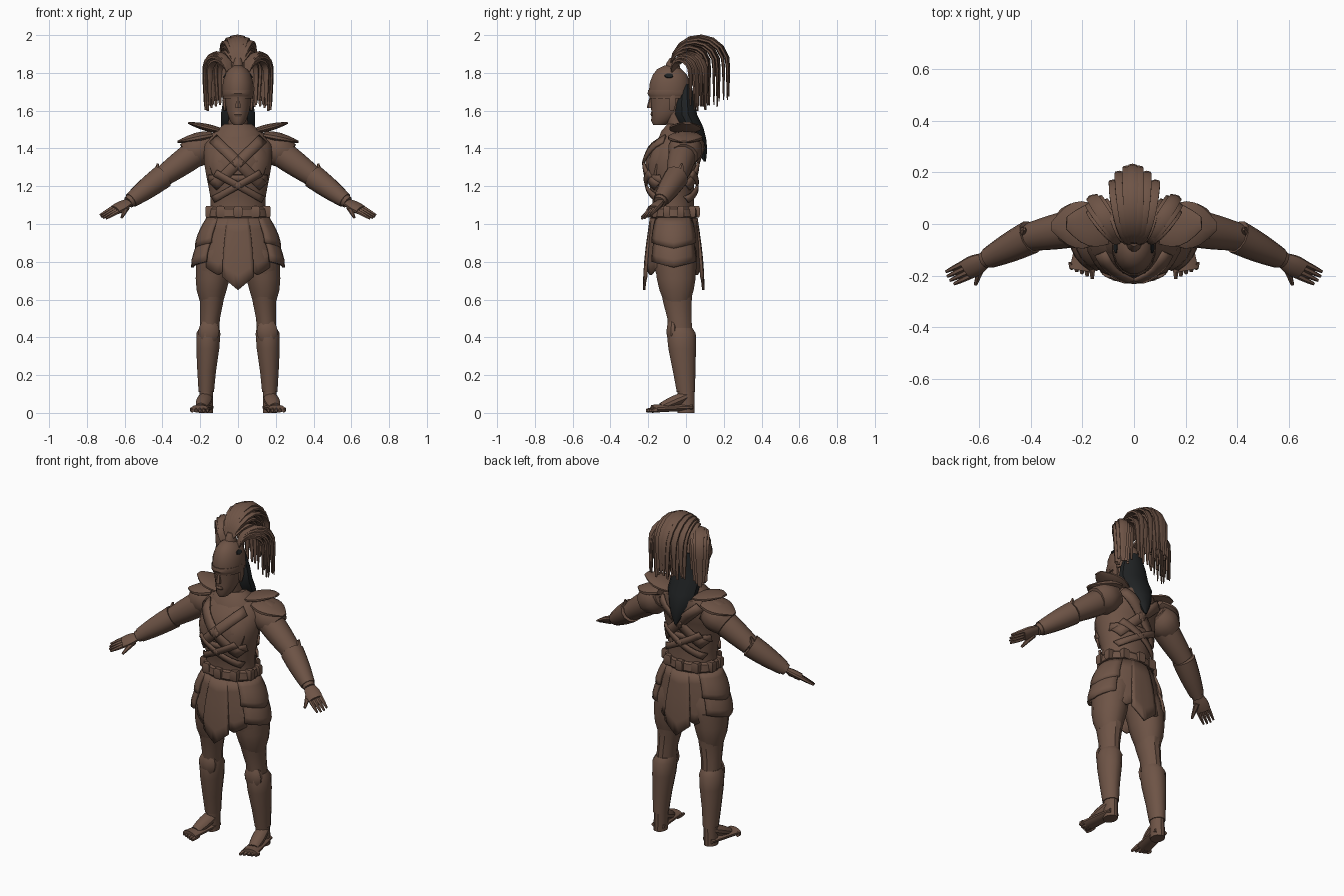
import bpy, bmesh, math, random
from mathutils import Vector

random.seed(4)
if "Cube" in bpy.data.objects:
    bpy.data.objects.remove(bpy.data.objects["Cube"], do_unlink=True)
parts = []
X_AXIS, Y_AXIS, Z_AXIS = Vector((1, 0, 0)), Vector((0, 1, 0)), Vector((0, 0, 1))


def material(name, colour):
    mat = bpy.data.materials.new(name)
    mat.use_nodes = True
    mat.diffuse_color = colour
    mat.node_tree.nodes["Principled BSDF"].inputs["Base Color"].default_value = colour
    return mat


brown = material("earth brown", (.155, .088, .061, 1))
black = material("hair black", (.014, .016, .017, 1))


def finish(name, bm, mirror=False, thick=0, mat=brown):
    """Turn a bmesh into a named object, optionally thickened and mirrored."""
    bmesh.ops.recalc_face_normals(bm, faces=bm.faces)
    mesh = bpy.data.meshes.new(name)
    bm.to_mesh(mesh)
    bm.free()
    mesh.materials.append(mat)
    obj = bpy.data.objects.new(name, mesh)
    bpy.context.collection.objects.link(obj)
    if thick:
        solid = obj.modifiers.new("thickness", "SOLIDIFY")
        solid.thickness, solid.offset = thick, 0
    if mirror:
        obj.modifiers.new("mirror", "MIRROR").use_mirror_merge = False
    parts.append(obj)


def sheet(name, rows, closed=False, **options):
    """Skin rows of points; closed rows make a capped tube."""
    bm = bmesh.new()
    grid = [[bm.verts.new(point) for point in row] for row in rows]
    for low, high in zip(grid, grid[1:]):
        for k in range(0 if closed else 1, len(low)):
            bm.faces.new((low[k - 1], low[k], high[k], high[k - 1]))
    if closed:
        bm.faces.new(grid[0])
        bm.faces.new(grid[-1])
    finish(name, bm, **options)


def tube(name, rings, depth=1, side=None, sides=12, **options):
    """Loft ellipses (x, y, z, half width); rings stay level unless a side axis is given."""
    centres = [Vector(ring[:3]) for ring in rings]
    rows = []
    for i, (centre, ring) in enumerate(zip(centres, rings)):
        across, back = X_AXIS, Y_AXIS
        if side is not None:
            ahead = (centres[min(i + 1, len(rings) - 1)] - centres[max(i - 1, 0)]).normalized()
            across = (side - ahead * side.dot(ahead)).normalized()
            back = ahead.cross(across)
        turns = [math.tau * (k + .5) / sides for k in range(sides)]
        rows.append([centre + (across * math.cos(a) + back * depth * math.sin(a)) * ring[3] for a in turns])
    sheet(name, rows, closed=True, **options)


def limb(name, start, end, first, last, bulge=0, depth=1, side=Y_AXIS, **options):
    """Straight mirrored tube whose radius goes from first to last and swells midway."""
    start, end, rings = Vector(start), Vector(end), []
    for i in range(7):
        t = i / 6
        rings.append((*start.lerp(end, t), first + (last - first) * t + bulge * math.sin(math.pi * t)))
    tube(name, rings, depth, side, mirror=True, **options)


# Torso
torso_depth = .75
torso = [(0, -.065, .88, .15), (0, -.065, 1, .16), (0, -.065, 1.08, .148), (0, -.07, 1.15, .15),
         (0, -.08, 1.25, .17), (0, -.08, 1.33, .184), (0, -.045, 1.42, .185), (0, -.02, 1.48, .14),
         (0, -.03, 1.52, .07)]
tube("torso", torso, torso_depth, sides=16)


def torso_y(x, z, facing, gap):
    """Depth of the torso surface, facing -1 for front and 1 for back."""
    low, high = next(pair for pair in zip(torso, torso[1:]) if z <= pair[1][2])
    t = (z - low[2]) / (high[2] - low[2])
    _, y, _, radius = (p + (q - p) * t for p, q in zip(low, high))
    return y + facing * (gap + torso_depth * math.sqrt(max(0, radius * radius - x * x)))


def strap(name, start, end, facing, width, gap, **options):
    start, end = Vector(start), Vector(end)
    normal = (end - start).orthogonal().normalized() * width / 2
    rows = []
    for i in range(13):
        mid = start.lerp(end, i / 12)
        rows.append([(x, torso_y(x, z, facing, gap), z) for x, z in (mid - normal, mid, mid + normal)])
    sheet(name, rows, thick=.012, **options)


# Crossed straps, chest bands and chest plates
for label, facing in (("front", -1), ("back", 1)):
    strap(label + "_cross_strap", (.13, 1.45), (-.13, 1.2), facing, .055, .01, mirror=True)
    strap(label + "_waist_strap", (.12, 1.27), (-.13, 1.13), facing, .035, .016, mirror=True)
    strap(label + "_chest_band", (.155, 1.24), (-.155, 1.24), facing, .04, .006)
limb("breast_plate", (.075, -.165, 1.24), (.07, -.11, 1.43), .055, .06, .027, .7, X_AXIS)
tube("gorget", [(0, -.03, 1.45, .15), (0, -.035, 1.49, .125), (0, -.04, 1.53, .075)], .8)

# Belt with pouches
hip_y = -.065
tube("belt", [(0, hip_y, 1.03, .16), (0, hip_y, 1.04, .168), (0, hip_y, 1.08, .162), (0, hip_y, 1.09, .15)],
     torso_depth, sides=18)
for i in range(6):
    angle = math.radians(36 * i - 90)
    x, y = .158 * math.cos(angle), hip_y + .12 * math.sin(angle)
    tube(f"belt_pouch_{i + 1}", [(x, y, 1.035, .025), (x, y, 1.045, .032), (x, y, 1.085, .032), (x, y, 1.095, .025)],
         .8, sides=4, mirror=0 < i < 5)


def panel(name, middle, spread, top, bottom, flare, drop, **options):
    """Skirt plate hung around the hips; drop lowers the middle of the hem."""
    rows = []
    for i in range(6):
        t = i / 5
        out, row = flare * math.sin(t * math.pi / 2), []
        for k in range(-4, 5):
            angle = math.radians(middle + spread * k / 4)
            hem = bottom - drop * (1 - abs(k / 4))
            row.append(((.162 + out) * math.cos(angle), hip_y + (.12 + out * .45) * math.sin(angle),
                        top + (hem - top) * t))
        rows.append(row)
    sheet(name, rows, thick=.014, **options)


# Skirt
for label, sign in (("front", -1), ("back", 1)):
    panel(label + "_flap", 90 * sign, 20, 1.03, .72, .08, .07)
    panel(label + "_cloth", 60 * sign, 23, 1.03, .77, .045, .04, mirror=True)
panel("side_tasset_upper", 0, 50, 1.03, .9, .06, .03, mirror=True)
panel("side_tasset_lower", 0, 46, .98, .8, .08, .03, mirror=True)

# Legs
tube("leg", [(.085, -.065, .95, .08), (.11, -.06, .85, .1), (.128, -.055, .76, .093), (.136, -.05, .66, .073),
             (.14, -.045, .58, .063), (.148, -.035, .5, .054), (.155, -.025, .36, .054), (.165, -.01, .22, .046),
             (.167, 0, .12, .037), (.17, 0, 0, .038)], 1.22, mirror=True)
tube("thigh_cuff", [(.125, -.055, .8, .1), (.134, -.052, .71, .093), (.14, -.05, .65, .082),
                    (.14, -.047, .59, .064)], 1.14, mirror=True)
tube("greave", [(.152, -.03, .45, .055), (.157, -.025, .42, .066), (.16, -.02, .34, .063), (.166, -.01, .22, .051),
                (.168, 0, .11, .042)], 1.2, mirror=True)
limb("knee_guard", (.15, -.07, .51), (.158, -.07, .36), .02, .03, .032, .6, X_AXIS)
limb("foot", (.168, .03, .03), (.203, -.18, .022), .04, .048, 0, .45, X_AXIS)
limb("instep", (.168, .01, .09), (.195, -.13, .03), .035, .03, .008, .8, X_AXIS)
for i in range(5):
    x = .162 + .02 * i
    limb(f"toe_{i + 1}", (x, -.15, .018), (x, .009 * i - .212, .012), .013, .007, .002, 1.2, X_AXIS, sides=6)

# Arms
shoulder, elbow, wrist = Vector((.15, 0, 1.43)), Vector((.4, -.05, 1.25)), Vector((.58, -.14, 1.115))
knuckle, reach = Vector((.65, -.178, 1.075)), Vector((.062, -.03, -.036))
limb("upper_arm", shoulder, elbow, .076, .056, .006)
limb("forearm", elbow, wrist, .06, .033, .003)
limb("bracer", elbow, elbow.lerp(wrist, .92), .066, .041, .004)
limb("elbow_spur", (.43, -.04, 1.25), (.425, -.02, 1.32), .035, .006, 0, .8, sides=6)
palm_side = Vector((-.5, -.75, -.3)).normalized()
limb("palm", wrist, knuckle, .032, .042, .006, .5, palm_side)
for i in range(4):
    s = i - 1.5
    start = knuckle + palm_side * s * .02
    limb(f"finger_{i + 1}", start, start + reach * (1.15 - abs(s) / 12), .012, .006, .001, 1, palm_side, sides=6)
limb("thumb", (.59, -.16, 1.09), (.615, -.235, 1.035), .018, .007, 0, 1, X_AXIS, sides=6)

# Layered shoulder guards
limb("shoulder_cap", shoulder, (.27, -.01, 1.36), .07, .072, .02)
limb("shoulder_plate_lower", (.14, 0, 1.47), (.32, -.01, 1.435), .075, .018, .045, .3)
limb("shoulder_plate_upper", (.08, -.01, 1.49), (.262, .005, 1.535), .065, .025, .04, .23)

# Head
tube("neck", [(0, -.035, 1.48, .06), (0, -.06, 1.56, .052), (0, -.075, 1.64, .056)])
tube("head", [(0, -.14, 1.525, .025), (0, -.125, 1.545, .043), (0, -.1, 1.59, .06), (0, -.09, 1.65, .071),
              (0, -.09, 1.72, .073)], 1.38, sides=14)
tube("nose", [(0, -.19, 1.615, .016), (0, -.19, 1.63, .015), (0, -.185, 1.67, .008)], sides=6)
tube("lips", [(0, -.175, 1.57, .018), (0, -.177, 1.58, .024), (0, -.177, 1.592, .016)], .5, sides=8)
limb("ear", (.07, -.075, 1.6), (.075, -.07, 1.68), .012, .014, .008, .5, sides=6)

# Helmet with a dark eye on each side
tube("helmet", [(0, -.088, 1.665, .08), (0, -.088, 1.7, .084), (0, -.085, 1.75, .082), (0, -.085, 1.79, .07),
                (0, -.088, 1.82, .05), (0, -.09, 1.84, .018)], 1.32, sides=16)
tube("brow_band", [(0, -.09, 1.675, .081), (0, -.09, 1.69, .087), (0, -.09, 1.71, .084)], 1.33, sides=16)
limb("helmet_eye", (.066, -.09, 1.783), (.073, -.09, 1.787), .024, .022, 0, .6, mat=black)
tube("crest_socket", [(0, -.07, 1.8, .035), (0, -.07, 1.85, .028), (0, -.06, 1.88, .02)], 1.3)

# Hair hanging down the back
tube("hair", [(0, -.005, 1.74, .05), (0, -.008, 1.65, .082), (0, -.005, 1.58, .094), (0, .03, 1.51, .092),
              (0, .066, 1.44, .064), (0, .088, 1.38, .034), (0, .1, 1.33, .008)], .7, mat=black)


def plume(name, root, heading, radius, layers, fan, drop, **options):
    """Tapered strands that arch over from the root along the heading, then hang down."""
    root, heading = Vector(root), Vector(heading).normalized()
    side = heading.cross(Z_AXIS)
    for layer in range(layers):
        for i in range(-3, 4):
            f, sway, rings = i / 3, random.uniform(-.012, .012), []
            reach = radius * (1 - layer / 6 - f * f / 5)
            for j in range(12):
                t = j / 11
                angle = math.pi * min(1, t / .7)
                hang = max(0, t - .7) / .3
                p = root + heading * reach * (1 - math.cos(angle)) + Z_AXIS * reach * math.sin(angle)
                p += side * (f * fan * (.15 + math.sin(min(1, t * 1.6) * math.pi / 2)) + sway * t)
                p -= Z_AXIS * hang * (drop + sway * 3)
                rings.append((*p, .007 + .017 * math.sin(math.pi * t ** .8)))
            tube(f"{name}_{layer + 1}_{i + 4}", rings, .45, side, 6, **options)


# Crest over the middle and a smaller plume on each side
plume("crest_strand", (0, -.08, 1.84), (0, 1, 0), .153, 3, .066, .19)
plume("side_strand", (.05, -.07, 1.8), (.55, .85, 0), .105, 2, .028, .17, mirror=True)

# Smooth shading with crisp edges
bpy.ops.object.select_all(action="DESELECT")
for obj in parts:
    obj.select_set(True)
bpy.context.view_layer.objects.active = parts[0]
bpy.ops.object.shade_smooth_by_angle(angle=math.radians(35))
